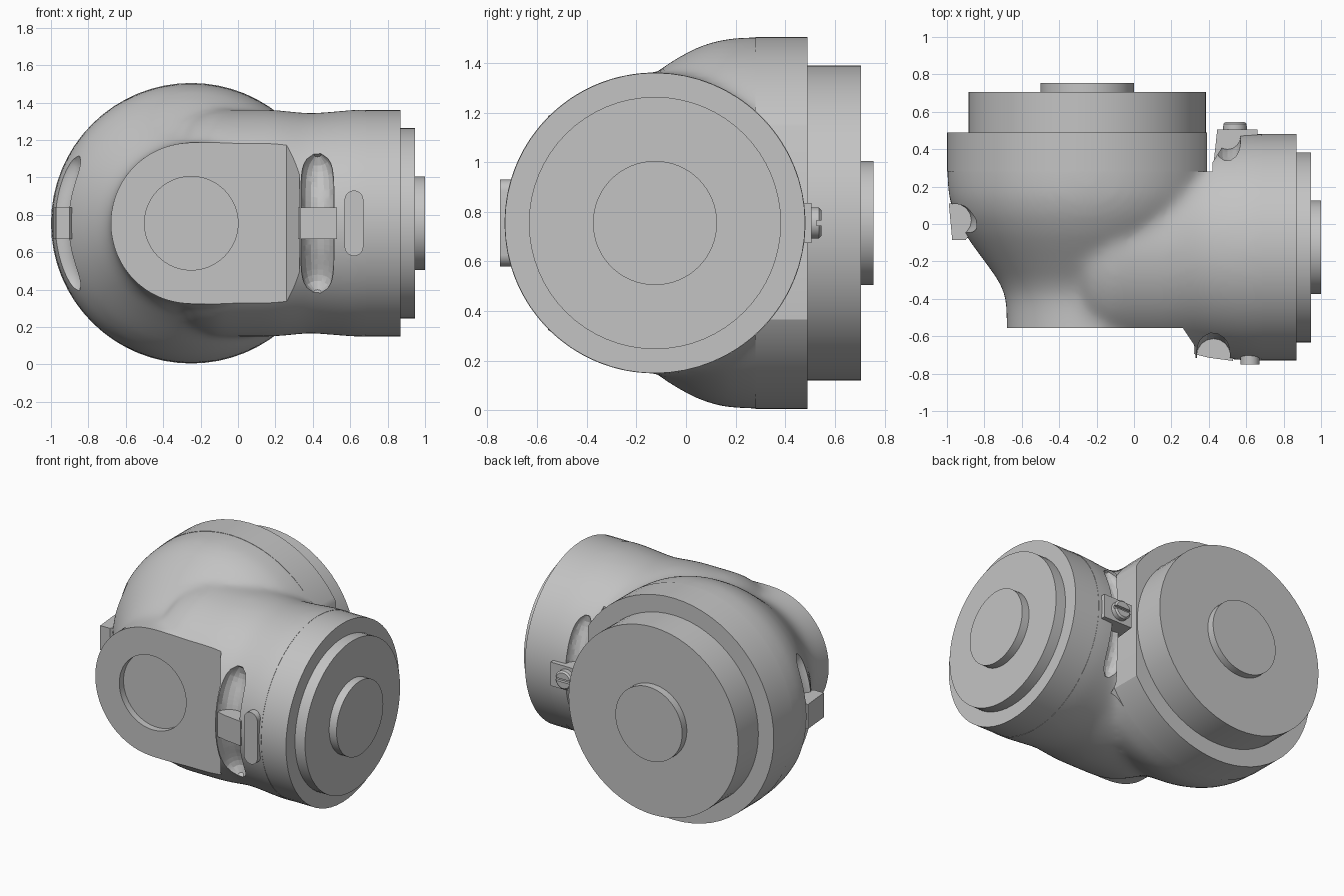
import bpy, bmesh, math
from mathutils import Vector

if "Cube" in bpy.data.objects:
    bpy.data.objects.remove(bpy.data.objects["Cube"])

MID = 0.755      # height of both joint axes
DRUM_X = -0.25   # the drum axis runs along y
ARM_Y = -0.125   # the arm axis runs along x

grey = bpy.data.materials.new("housing grey")
grey.use_nodes = True
COLOUR = (0.55, 0.55, 0.55, 1)
grey.diffuse_color = COLOUR
grey.node_tree.nodes["Principled BSDF"].inputs["Base Color"].default_value = COLOUR


def make(name, rings, smooth=True):
    """Skin a list of equal closed rings and cap both ends."""
    bm = bmesh.new()
    loops = [[bm.verts.new(p) for p in ring] for ring in rings]
    n = len(loops[0])
    for a, b in zip(loops, loops[1:]):
        for i in range(n):
            bm.faces.new((a[i], a[(i + 1) % n], b[(i + 1) % n], b[i]))
    bm.faces.new(loops[0])
    bm.faces.new(loops[-1])
    bmesh.ops.recalc_face_normals(bm, faces=bm.faces)
    mesh = bpy.data.meshes.new(name)
    bm.to_mesh(mesh)
    bm.free()
    mesh.materials.append(grey)
    obj = bpy.data.objects.new(name, mesh)
    bpy.context.collection.objects.link(obj)
    if smooth:
        shade(obj)
    return obj


def activate(obj):
    bpy.ops.object.select_all(action='DESELECT')
    obj.select_set(True)
    bpy.context.view_layer.objects.active = obj


def shade(obj):
    activate(obj)
    bpy.ops.object.shade_smooth_by_angle(angle=math.radians(32))


def modify(obj, kind, **settings):
    activate(obj)
    mod = obj.modifiers.new(kind, kind)
    for key, value in settings.items():
        setattr(mod, key, value)
    bpy.ops.object.modifier_apply(modifier=mod.name)


def combine(obj, other, operation='DIFFERENCE'):
    modify(obj, 'BOOLEAN', object=other, operation=operation, solver='EXACT')
    bpy.data.objects.remove(other)


def lathe(name, axis, profile, n=64, x=DRUM_X):
    """Turn (position, radius) pairs about the drum or arm axis."""
    rings = []
    for h, r in profile:
        ring = []
        for i in range(n):
            t = math.tau * i / n
            u, v = r * math.cos(t), MID + r * math.sin(t)
            ring.append((x + u, h, v) if axis == 'Y' else (h, ARM_Y + u, v))
        rings.append(ring)
    return make(name, rings)


def prism(name, outline, half):
    """Extrude an xy outline evenly above and below the joint axes."""
    return make(name, [[(x, y, MID + s * half) for x, y in outline] for s in (-1, 1)], False)


def groove(centre, along, out, radius, size, reach):
    """Round-ended groove bent about an axis, used as a cutter."""
    rings = []
    for k in range(25):
        f = k / 12 - 1
        a = f * reach
        rad = out * math.cos(a) + Vector((0, 0, radius / radius * math.sin(a)))
        w = size * max(0.05, 1 - abs(f) ** 6) ** 0.5
        rings.append([centre + rad * (radius + w * math.cos(t)) + along * w * math.sin(t)
                      for t in (math.tau * i / 16 for i in range(16))])
    return make("groove_cutter", rings, False)


# Main casting: bell and arm blended into one soft shape
body = lathe("body", 'Y', [(0.38, 0.75), (0.28, 0.75), (0.15, 0.743), (0.05, 0.712),
                           (-0.05, 0.658), (-0.13, 0.602), (-0.2, 0.55), (-0.3, 0.478),
                           (-0.38, 0.44), (-0.46, 0.432), (-0.7, 0.432)])
arm = lathe("arm", 'X', [(-0.4, 0.3), (-0.25, 0.56), (-0.12, 0.607), (0.2, 0.607),
                         (0.38, 0.588), (0.5, 0.597), (0.62, 0.608), (0.85, 0.608)])
combine(body, arm, 'UNION')
modify(body, 'REMESH', mode='VOXEL', voxel_size=0.02)
modify(body, 'SMOOTH', factor=0.5, iterations=40)

# Flat front mount, gap behind the arm, and the arm's seam
cutters = [
    prism("front_cutter", [(-1.3, -0.555), (0.26, -0.555), (0.33, -0.66), (0.33, -1), (-1.3, -1)], 1),
    prism("back_cutter", [(-1.3, 0.28), (0.42, 0.28), (0.42, 0.33), (0.49, 0.44), (0.49, 1), (-1.3, 1)], 1),
    prism("seam_cutter", [(0.685, -1), (1.2, -1), (1.2, 1), (0.685, 1)], 1),
    lathe("recess_cutter", 'Y', [(-0.7, 0.25), (-0.51, 0.25)]),
]
# Finger grooves beside each clip
X, Y = Vector((1, 0, 0)), Vector((0, 1, 0))
arm_axis = Vector((0, ARM_Y, MID))
cutters += [
    groove(arm_axis + X * 0.425, X, -Y, 0.585, 0.09, 0.68),
    groove(arm_axis + X * 0.5, X, Y, 0.6, 0.07, 0.68),
    groove(Vector((DRUM_X, 0.02, MID)), Y, -X, 0.715, 0.09, 0.54),
]
for cutter in cutters:
    combine(body, cutter)
body.data.materials.clear()
body.data.materials.append(grey)
shade(body)

# Rear drum with a flat facing the arm
drum = lathe("rear_drum", 'Y', [(0.28, 0.75), (0.49, 0.75)])
combine(drum, prism("flat_cutter", [(0.39, 0), (1, 0), (1, 1), (0.39, 1)], 1))
shade(drum)
lathe("rear_cap", 'Y', [(0.48, 0.635), (0.705, 0.635)])
lathe("rear_hub", 'Y', [(0.70, 0.25), (0.755, 0.25)])

# Arm end
lathe("arm_sleeve", 'X', [(0.685, 0.605), (0.87, 0.605)])
lathe("arm_cap", 'X', [(0.86, 0.508), (0.945, 0.508)])
lathe("arm_hub", 'X', [(0.94, 0.25), (1.0, 0.25)])

# Front clip: tongue across the groove and a raised pill
prism("front_tongue", [(0.32, -0.64), (0.32, -0.695), (0.4, -0.715), (0.53, -0.732), (0.53, -0.6), (0.34, -0.6)], 0.083)
pill = []
for i in range(32):
    t = math.tau * (i + 0.5) / 32
    pill.append((0.62 + 0.05 * math.cos(t), MID + 0.05 * math.sin(t) + math.copysign(0.125, math.sin(t))))
make("front_pill", [[(x, y, z) for x, z in pill] for y in (-0.75, -0.64)])

# Side clip
prism("side_clip", [(-0.99, 0.11), (-0.972, -0.085), (-0.9, -0.085), (-0.82, 0.02), (-0.9, 0.11)], 0.083)

# Back clip and its slotted screw
prism("back_clip", [(0.425, 0.32), (0.445, 0.505), (0.66, 0.505), (0.66, 0.44), (0.5, 0.38)], 0.08)
screw = lathe("back_screw", 'Y', [(0.49, 0.063), (0.535, 0.063), (0.545, 0.052)], 32, 0.54)
combine(screw, prism("slot_cutter", [(0.4, 0.525), (0.7, 0.525), (0.7, 0.6), (0.4, 0.6)], 0.01))
shade(screw)
